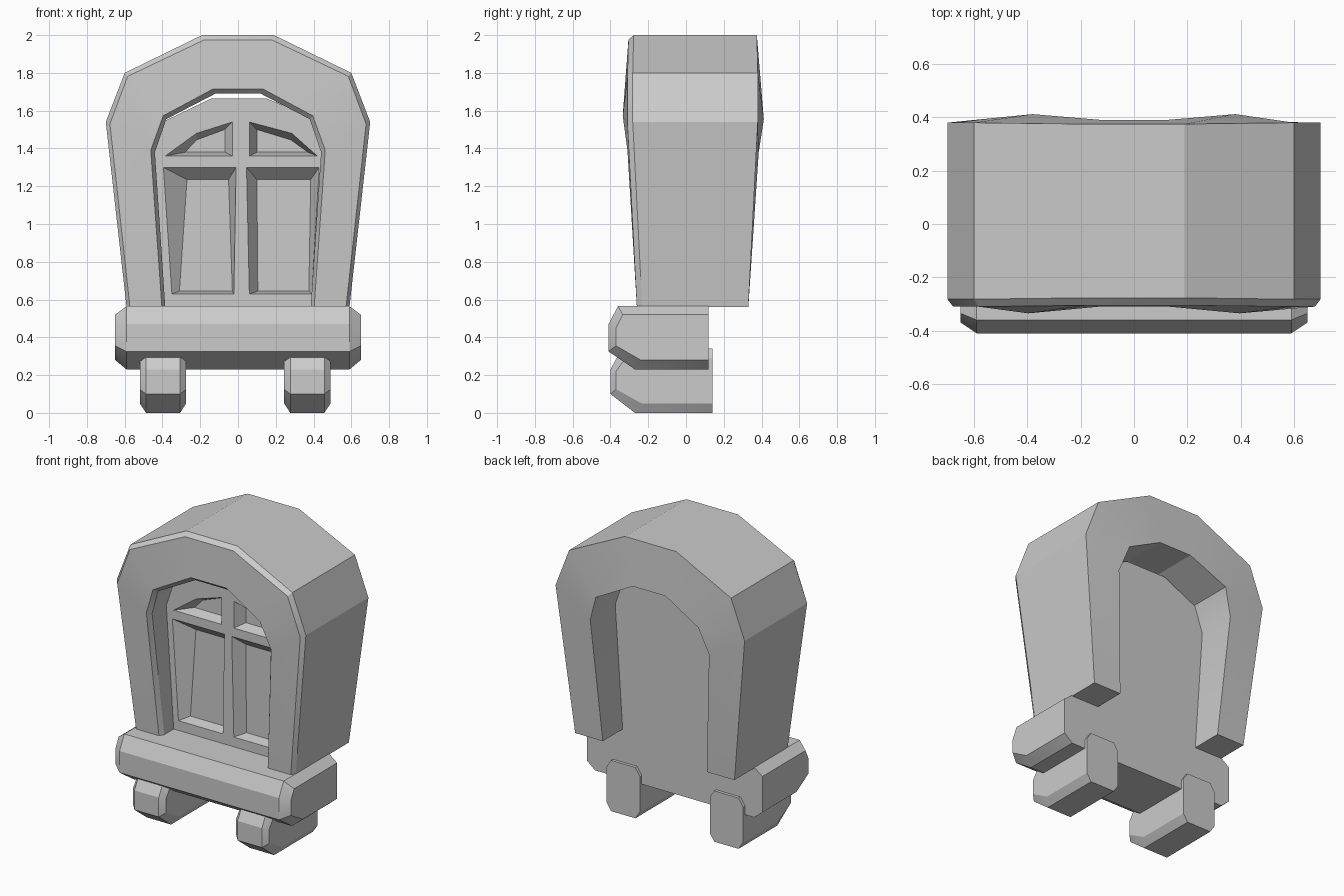
import bpy, bmesh, math

if "Cube" in bpy.data.objects:
    bpy.data.objects.remove(bpy.data.objects["Cube"])


def loft(name, rings, closed=True, smooth=False):
    """Skin equal-length closed rings of points and cap both ends."""
    bm = bmesh.new()
    vs = [[bm.verts.new(p) for p in r] for r in rings]
    n = len(rings[0])
    for a, b in zip(vs, vs[1:]):
        for i in range(n):
            j = (i + 1) % n
            bm.faces.new((a[i], a[j], b[j], b[i]))
    bm.faces.new(vs[0])
    bm.faces.new(vs[-1])
    bmesh.ops.recalc_face_normals(bm, faces=bm.faces)
    me = bpy.data.meshes.new(name)
    bm.to_mesh(me)
    bm.free()
    ob = bpy.data.objects.new(name, me)
    bpy.context.collection.objects.link(ob)
    if smooth:
        bpy.ops.object.select_all(action='DESELECT')
        ob.select_set(True)
        bpy.context.view_layer.objects.active = ob
        bpy.ops.object.shade_smooth_by_angle(angle=math.radians(25))
    return ob


def chamfered_bar(name, cx, half, c, big, small):
    """Side profile (y, z) extruded along x, with smaller profile at both ends."""
    stations = [(cx - half, small), (cx - half + c, big),
                (cx + half - c, big), (cx + half, small)]
    return loft(name, [[(x, y, z) for y, z in prof] for x, prof in stations], smooth=True)


# Arched surround: half stations of outer x,z / inner x,z / outer and inner y at front, then back
half = [
    (0.59, 0.56, 0.385, 0.56, -0.26, -0.26, 0.33, 0.33),
    (0.70, 1.54, 0.44, 1.38, -0.31, -0.31, 0.38, 0.385),
    (0.60, 1.80, 0.38, 1.555, -0.31, -0.335, 0.38, 0.412),
    (0.19, 2.00, 0.12, 1.69, -0.305, -0.31, 0.375, 0.39),
]
# chamfer offsets toward the band centre for each station
inset = [(0.018, 0), (0.022, 0.01), (0.016, 0.018), (0.012, 0.025)]


def section(s, d, side):
    ox, oz, ix, iz, fo, fi, bo, bi = s
    dx, dz = d
    pts = [(ox, bo, oz), (ox, fo + 0.028, oz), (ox - dx, fo, oz - dz),
           (ix + dx, fi, iz + dz), (ix, fi + 0.03, iz), (ix, bi, iz)]
    return [(side * x, y, z) for x, y, z in pts]


rings = [section(s, d, 1) for s, d in zip(half, inset)]
rings += [section(s, d, -1) for s, d in reversed(list(zip(half, inset)))]
loft("arch_surround", rings, smooth=True)

# Window panel filling the opening
outline = [(-0.43, 0.35), (-0.43, 0.6), (-0.46, 1.38), (-0.39, 1.545), (-0.14, 1.665),
           (0.15, 1.665), (0.39, 1.565), (0.46, 1.38), (0.43, 0.6), (0.43, 0.35)]
panel = loft("window_panel", [[(x, y, z) for x, z in outline] for y in (-0.13, 0.12)])

# Recessed panes with sloping reveals: rim outline, floor outline
panes = [
    ([(-0.395, 1.30), (-0.01, 1.30), (-0.022, 0.63), (-0.35, 0.63)],
     [(-0.27, 1.235), (-0.05, 1.235), (-0.03, 0.645), (-0.31, 0.645)]),
    ([(0.045, 1.30), (0.43, 1.30), (0.39, 0.63), (0.06, 0.63)],
     [(0.10, 1.235), (0.385, 1.235), (0.375, 0.645), (0.105, 0.645)]),
    ([(-0.385, 1.36), (-0.03, 1.36), (-0.03, 1.54), (-0.22, 1.48)],
     [(-0.28, 1.38), (-0.07, 1.38), (-0.07, 1.50), (-0.22, 1.445)]),
    ([(0.06, 1.36), (0.42, 1.36), (0.285, 1.48), (0.06, 1.54)],
     [(0.10, 1.38), (0.37, 1.38), (0.28, 1.445), (0.10, 1.50)]),
]
for rim, floor in panes:
    cutter = loft("pane_cutter", [[(x, y, z) for x, z in prof]
                                  for y, prof in ((-0.2, rim), (-0.13, rim), (-0.06, floor))])
    mod = panel.modifiers.new("pane", 'BOOLEAN')
    mod.operation = 'DIFFERENCE'
    mod.solver = 'EXACT'
    mod.object = cutter
    bpy.context.view_layer.objects.active = panel
    bpy.ops.object.modifier_apply(modifier=mod.name)
    bpy.data.objects.remove(cutter)

# Sill
chamfered_bar("window_sill", 0, 0.65, 0.06,
              [(0.12, 0.565), (-0.36, 0.565), (-0.41, 0.47), (-0.41, 0.325), (-0.27, 0.23), (0.12, 0.23)],
              [(0.12, 0.52), (-0.335, 0.52), (-0.37, 0.45), (-0.37, 0.355), (-0.24, 0.28), (0.12, 0.28)])

# Two support brackets under the sill
for side, label in ((-1, "left"), (1, "right")):
    chamfered_bar(label + "_bracket", side * (0.367 if side > 0 else 0.397), 0.123, 0.033,
                  [(0.14, 0.34), (-0.34, 0.34), (-0.40, 0.23), (-0.40, 0.10), (-0.27, 0), (0.14, 0)],
                  [(0.14, 0.29), (-0.32, 0.29), (-0.37, 0.22), (-0.37, 0.125), (-0.235, 0.05), (0.14, 0.05)])
